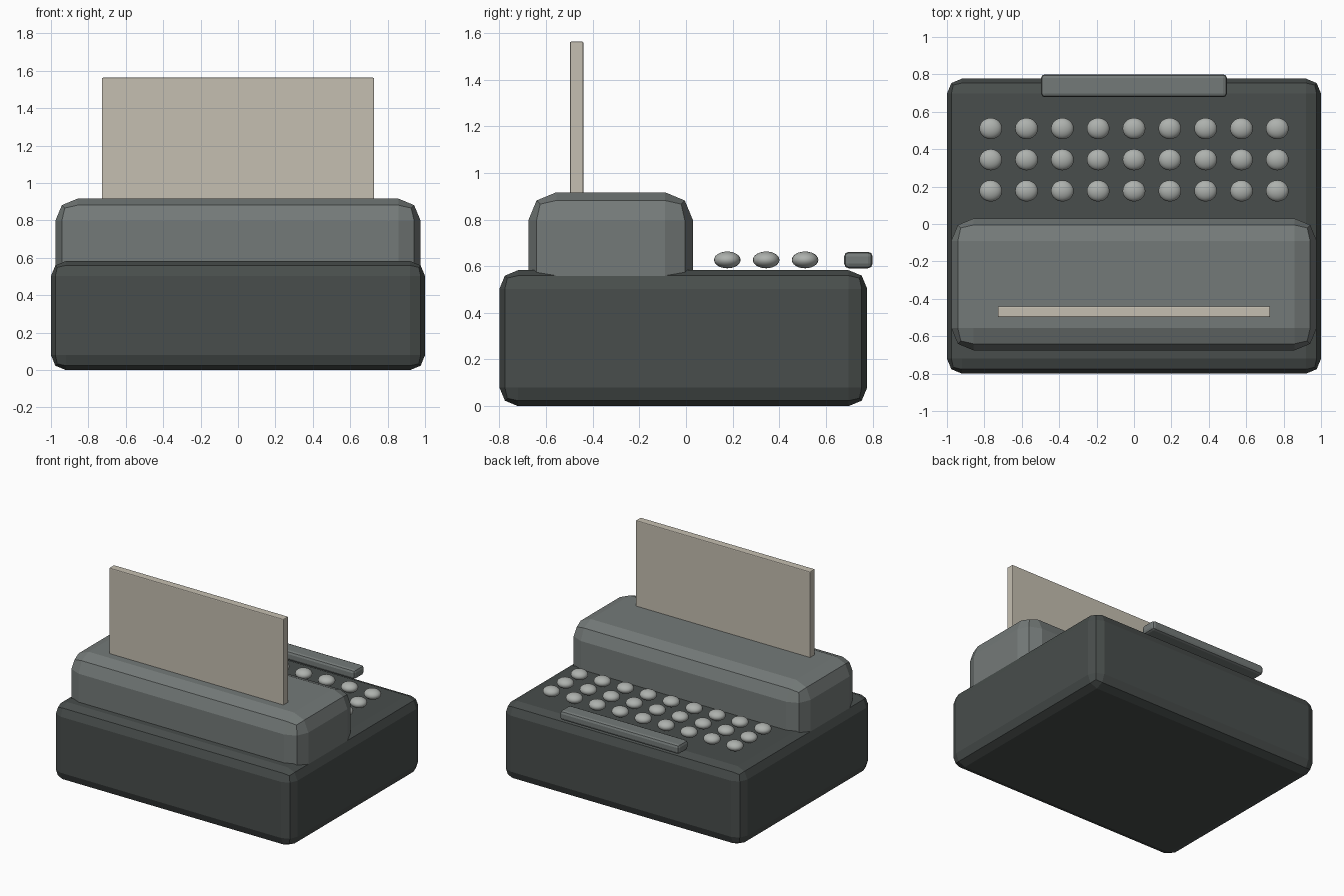
import bpy, bmesh

if "Cube" in bpy.data.objects:
    bpy.data.objects.remove(bpy.data.objects["Cube"])


def material(name, rgb):
    m = bpy.data.materials.new(name)
    m.diffuse_color = (*rgb, 1)
    m.use_nodes = True
    m.node_tree.nodes["Principled BSDF"].inputs["Base Color"].default_value = m.diffuse_color
    return m


DARK = material("dark_shell", (0.065, 0.075, 0.072))
GREY = material("grey_shell", (0.175, 0.195, 0.19))
PALE = material("pale_keys", (0.42, 0.44, 0.42))
CREAM = material("cream_paper", (0.56, 0.52, 0.44))


def box(name, x, y, z, bevel, segments, mat):
    """Bevelled box from (min, max) ranges."""
    mesh = bpy.data.meshes.new(name)
    bm = bmesh.new()
    bmesh.ops.create_cube(bm, size=1)
    for v in bm.verts:
        v.co = [c + f * (b - a) for c, f, (a, b) in
                zip([(a + b) / 2 for a, b in (x, y, z)], v.co, (x, y, z))]
    bm.to_mesh(mesh)
    bm.free()
    mesh.materials.append(mat)
    ob = bpy.data.objects.new(name, mesh)
    bpy.context.collection.objects.link(ob)
    mod = ob.modifiers.new("Bevel", 'BEVEL')
    mod.width = bevel
    mod.segments = segments
    return ob


# Body and carriage housing
box("base", (-1, 1), (-0.8, 0.777), (0, 0.583), 0.08, 2, DARK)
box("carriage", (-0.977, 0.977), (-0.676, 0.03), (0.42, 0.917), 0.12, 2, GREY)

# Paper sheet standing in the carriage
box("paper", (-0.728, 0.728), (-0.498, -0.44), (0.75, 1.563), 0.006, 2, CREAM)

# Space bar
box("space_bar", (-0.497, 0.497), (0.678, 0.8), (0.591, 0.662), 0.02, 2, GREY)

# Keys: three rows of nine flattened balls sharing one mesh
key_mesh = bpy.data.meshes.new("key")
bm = bmesh.new()
bmesh.ops.create_uvsphere(bm, u_segments=20, v_segments=12, radius=1)
bmesh.ops.scale(bm, vec=(0.061, 0.057, 0.036), verts=bm.verts)
for f in bm.faces:
    f.smooth = True
bm.to_mesh(key_mesh)
bm.free()
key_mesh.materials.append(PALE)
for row in range(3):
    for col in range(9):
        key = bpy.data.objects.new(f"key_{row + 1}_{col + 1}", key_mesh)
        key.location = ((col - 4) * 0.1915, 0.177 + row * 0.1667, 0.627)
        bpy.context.collection.objects.link(key)
